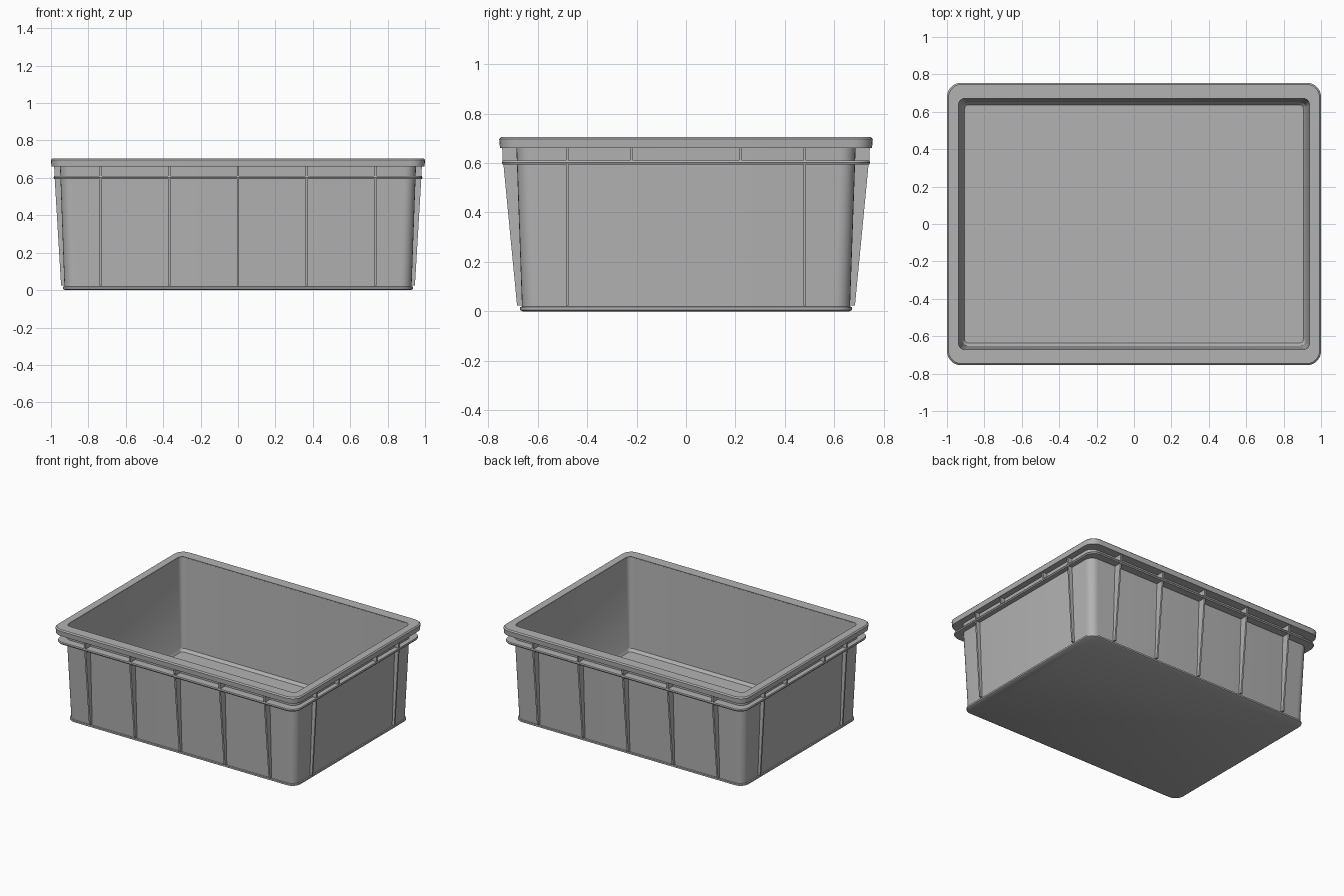
import bpy, bmesh, math
from mathutils import Vector

if "Cube" in bpy.data.objects:
    bpy.data.objects.remove(bpy.data.objects["Cube"], do_unlink=True)

grey = bpy.data.materials.new("grey_plastic")
grey.use_nodes = True
GREY = (0.45, 0.45, 0.45, 1)
grey.diffuse_color = GREY
grey.node_tree.nodes["Principled BSDF"].inputs["Base Color"].default_value = GREY


def finish(name, bm):
    bmesh.ops.recalc_face_normals(bm, faces=bm.faces)
    mesh = bpy.data.meshes.new(name)
    bm.to_mesh(mesh)
    bm.free()
    mesh.materials.append(grey)
    obj = bpy.data.objects.new(name, mesh)
    bpy.context.collection.objects.link(obj)
    bpy.ops.object.select_all(action='DESELECT')
    obj.select_set(True)
    bpy.context.view_layer.objects.active = obj
    bpy.ops.object.shade_smooth_by_angle(angle=math.radians(30))
    return obj


def ring(bm, hx, hy, z, r, steps=6):
    """Rounded rectangle of vertices at height z."""
    verts = []
    for q, (sx, sy) in enumerate([(1, 1), (-1, 1), (-1, -1), (1, -1)]):
        for i in range(steps + 1):
            a = math.pi / 2 * (q + i / steps)
            verts.append(bm.verts.new((sx * (hx - r) + r * math.cos(a),
                                       sy * (hy - r) + r * math.sin(a), z)))
    return verts


def loft(name, sections, closed=False):
    """Skin rounded rectangles; closed joins last to first, else ends are capped."""
    bm = bmesh.new()
    rings = [ring(bm, *s) for s in sections]
    pairs = list(zip(rings, rings[1:]))
    if closed:
        pairs.append((rings[-1], rings[0]))
    else:
        bm.faces.new(rings[0])
        bm.faces.new(rings[-1])
    for a, b in pairs:
        for i in range(len(a)):
            j = (i + 1) % len(a)
            bm.faces.new((a[i], a[j], b[j], b[i]))
    return finish(name, bm)


# Tub: base lip, drafted outer wall, inner wall and floor
loft("tub", [
    (0.925, 0.66, 0, 0.06), (0.935, 0.67, 0.006, 0.065),
    (0.935, 0.67, 0.018, 0.065), (0.928, 0.663, 0.02, 0.06),
    (0.953, 0.687, 0.70, 0.06),
    (0.938, 0.672, 0.70, 0.035), (0.917, 0.652, 0.04, 0.03),
    (0.905, 0.637, 0.02, 0.02)])

# Top rim with softened upper edge
loft("rim", [
    (0.938, 0.672, 0.705, 0.035), (0.992, 0.747, 0.705, 0.07),
    (1.0, 0.755, 0.697, 0.075), (0.997, 0.752, 0.66, 0.075),
    (0.945, 0.68, 0.66, 0.04)], closed=True)

# Thin flange below the rim
loft("flange", [
    (0.94, 0.675, 0.61, 0.04), (0.983, 0.741, 0.61, 0.07),
    (0.986, 0.744, 0.602, 0.07), (0.983, 0.741, 0.594, 0.07),
    (0.94, 0.675, 0.594, 0.04)], closed=True)


def ribs(name, places, axis, profile, thick=0.012):
    """Upright ribs on two opposite walls; profile is (outward, z) points."""
    bm = bmesh.new()
    for side in (-1, 1):
        for p in places:
            loops = []
            for t in (-thick / 2, thick / 2):
                loops.append([bm.verts.new(Vector((p + t, side * o, z)) if axis == 'y'
                                           else Vector((side * o, p + t, z)))
                              for o, z in profile])
            a, b = loops
            bm.faces.new(a)
            bm.faces.new(b)
            for i in range(len(a)):
                j = (i + 1) % len(a)
                bm.faces.new((a[i], a[j], b[j], b[i]))
    return finish(name, bm)


# Tapered wall ribs, and short ribs between flange and rim
long_places = [i * 0.367 for i in range(-2, 3)]
ribs("long_wall_ribs", long_places, 'y',
     [(0.655, 0.025), (0.683, 0.025), (0.738, 0.595), (0.675, 0.595)])
ribs("end_wall_ribs", (-0.48, 0.48), 'x',
     [(0.92, 0.025), (0.946, 0.025), (0.98, 0.595), (0.942, 0.595)])
ribs("long_rim_ribs", long_places, 'y',
     [(0.68, 0.608), (0.741, 0.608), (0.743, 0.662), (0.68, 0.662)])
ribs("end_rim_ribs", (-0.48, -0.22, 0.22, 0.48), 'x',
     [(0.946, 0.608), (0.981, 0.608), (0.983, 0.662), (0.946, 0.662)])
